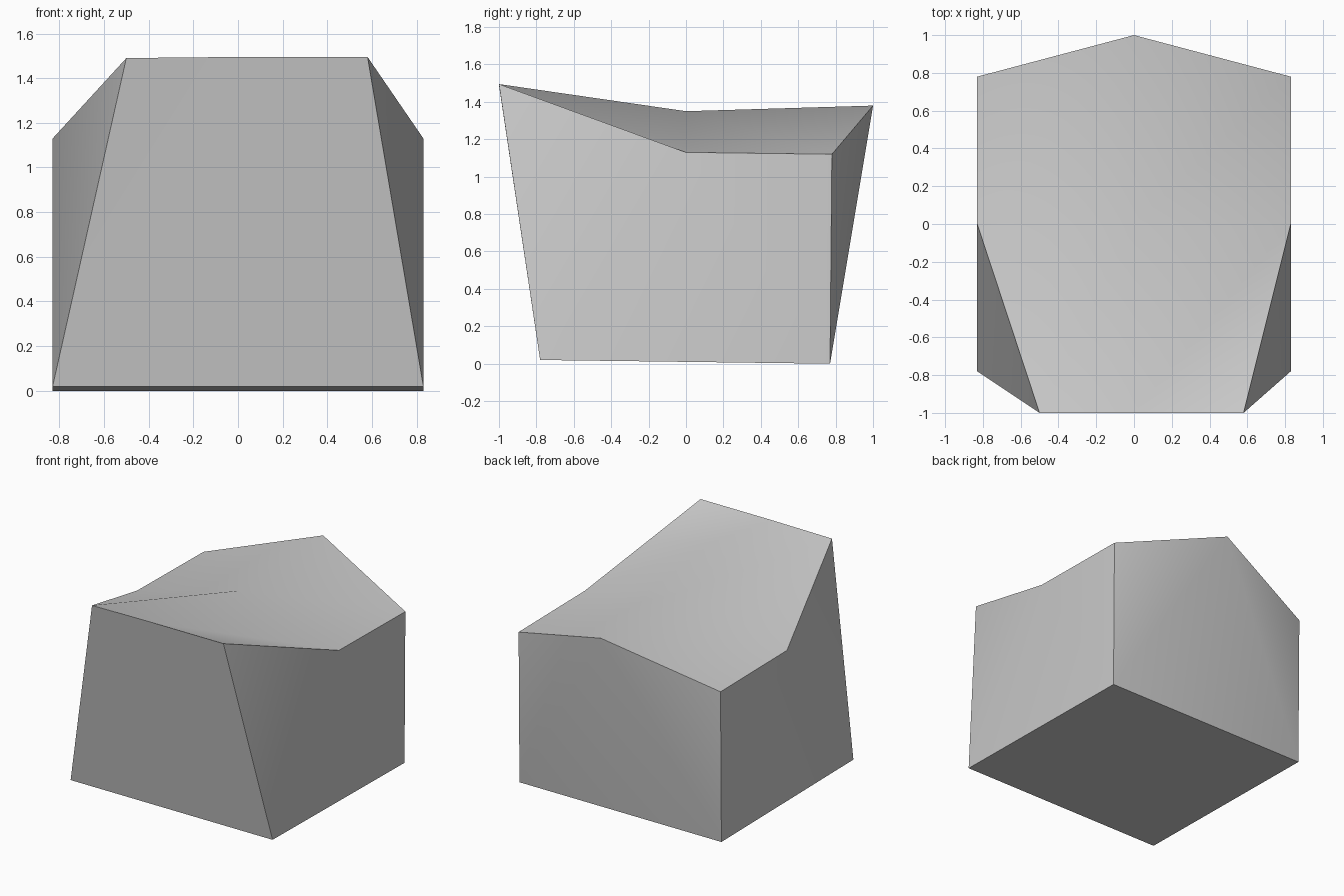
import bpy
import bmesh

cube = bpy.data.objects.get("Cube")
if cube:
    bpy.data.objects.remove(cube, do_unlink=True)

# Plain grey material
grey = bpy.data.materials.new("light grey")
grey.use_nodes = True
colour = (0.6, 0.6, 0.6, 1.0)
grey.diffuse_color = colour
grey.node_tree.nodes["Principled BSDF"].inputs["Base Color"].default_value = colour

bm = bmesh.new()


def row(y, *points):
    """One row of corners, left to right, as (x, z) pairs."""
    return [bm.verts.new((x, y, z)) for x, z in points]


# Base corners
base_front = row(-0.78, (-0.83, 0.02), (0.83, 0.02))
base_back = row(0.77, (-0.83, 0), (0.83, 0))

# Lid: raised front edge, ridge through the middle, peaked back
lid_front = row(-1, (-0.5, 1.49), (0, 1.495), (0.58, 1.495))
lid_mid = row(0, (-0.83, 1.13), (0, 1.35), (0.83, 1.13))
lid_back = row(0.78, (-0.83, 1.12), (0, 1.38), (0.83, 1.12))
lid_back[1].co.y = 1

# Lid panels, split along the same diagonal
for near, far in ((lid_front, lid_mid), (lid_mid, lid_back)):
    for i in range(2):
        bm.faces.new((near[i], near[i + 1], far[i + 1]))
        bm.faces.new((near[i], far[i + 1], far[i]))

# Floor, front and back walls
bm.faces.new(base_front + base_back[::-1])
bm.faces.new(base_front + lid_front[::-1])
bm.faces.new(base_back + lid_back[::-1])

# Side walls fold between the lid's side corner and the base
for low, top in ((0, 0), (1, 2)):
    side = lid_mid[top]
    bm.faces.new((lid_front[top], side, base_front[low]))
    bm.faces.new((base_front[low], side, base_back[low]))
    bm.faces.new((side, lid_back[top], base_back[low]))

bmesh.ops.triangulate(bm, faces=[f for f in bm.faces if len(f.verts) > 4],
                      ngon_method='BEAUTY')
bmesh.ops.recalc_face_normals(bm, faces=bm.faces)

mesh = bpy.data.meshes.new("faceted_block")
bm.to_mesh(mesh)
bm.free()
mesh.materials.append(grey)
block = bpy.data.objects.new("faceted_block", mesh)
bpy.context.collection.objects.link(block)

# Soft folds, sharp main edges
bpy.ops.object.select_all(action='DESELECT')
block.select_set(True)
bpy.context.view_layer.objects.active = block
bpy.ops.object.shade_smooth_by_angle(angle=0.56)
